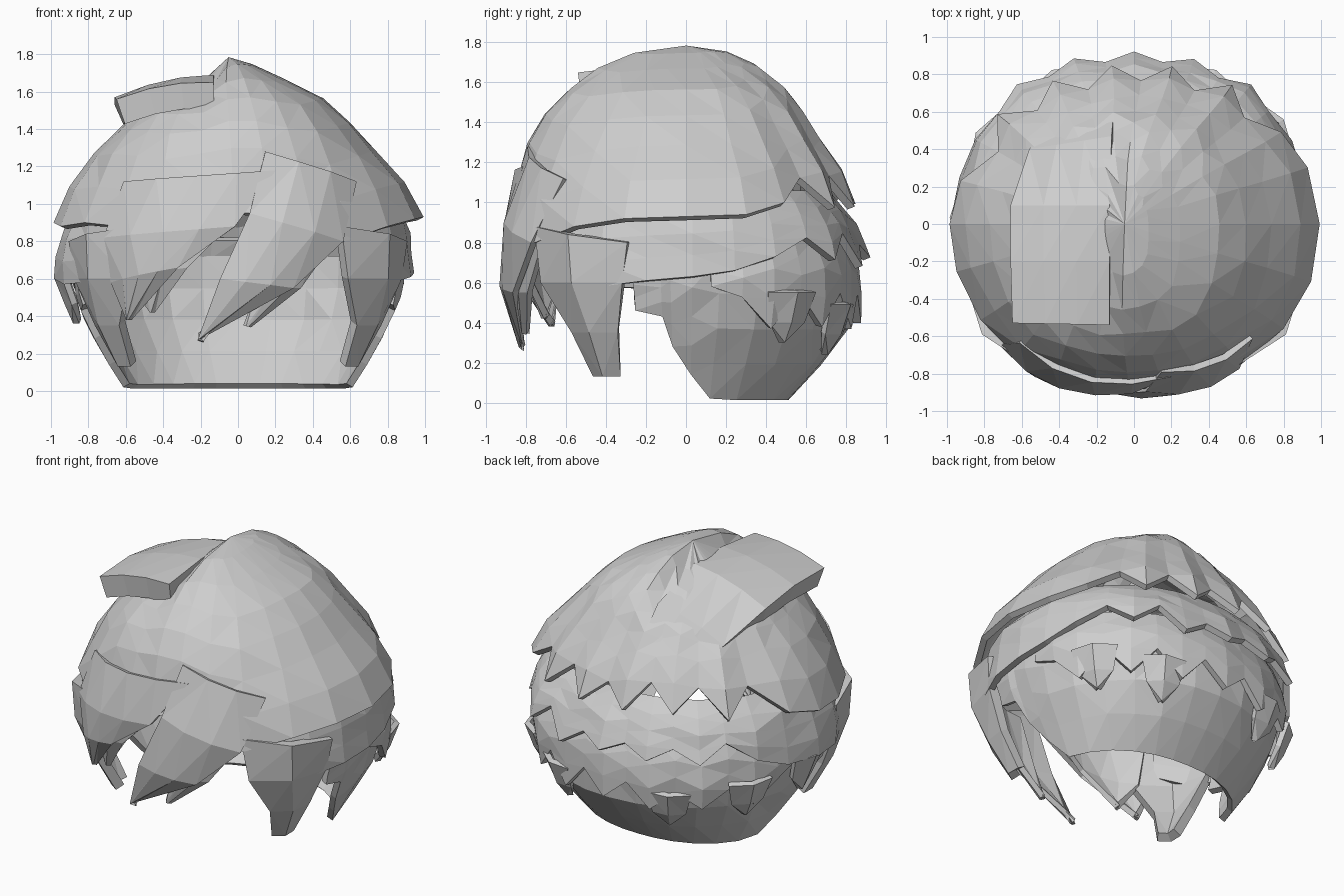
import bpy, bmesh, math, random
from mathutils import Vector

if "Cube" in bpy.data.objects:
    bpy.data.objects.remove(bpy.data.objects["Cube"])

random.seed(4)

hair = bpy.data.materials.new("hair_grey")
hair.diffuse_color = (0.62, 0.62, 0.62, 1)
hair.use_nodes = True
hair.node_tree.nodes["Principled BSDF"].inputs["Base Color"].default_value = hair.diffuse_color

# Head envelope: height, half width, front depth, back depth
ENV = [(1.785, .001, .001, .001), (1.775, .05, .16, .15), (1.75, .12, .27, .22),
       (1.70, .23, .42, .34), (1.54, .53, .63, .54), (1.36, .66, .77, .64),
       (1.15, .83, .83, .77), (.93, .95, .89, .85), (.75, .94, .91, .88),
       (.60, .92, .90, .87), (.37, .83, .85, .82), (.20, .73, .80, .70),
       (.0, .62, .70, .50)]


def clamp(v):
    return max(0.0, min(1.0, v))


def lerp(p, q, t):
    return tuple(u + (v - u) * t for u, v in zip(p, q))


def on_head(deg, z, off):
    """Point on the head envelope at an azimuth and height, pushed out by off."""
    zc = max(ENV[-1][0], min(ENV[0][0], z))
    for hi, lo in zip(ENV, ENV[1:]):
        if lo[0] <= zc <= hi[0]:
            _, a, f, b = lerp(hi, lo, (hi[0] - zc) / (hi[0] - lo[0]))
            break
    c, s = math.cos(math.radians(deg)), math.sin(math.radians(deg))
    d = b if s > 0 else f
    n = 2.2
    r = ((abs(c) / a) ** n + (abs(s) / d) ** n) ** (-1 / n) * (1 + off)
    x = r * c - .05 * clamp((z - 1.2) / .5)
    # the side left of the parting sits lower
    drop = .08 * clamp((z - 1.3) / .3) * clamp((-.05 - x) / .05)
    return Vector((x, r * s, z - drop))


def sheet(name, rows, thick):
    """Grid of points (top to bottom, azimuth rising) turned into a thick sheet."""
    bm = bmesh.new()
    grid = [[bm.verts.new(p) for p in row] for row in rows]
    for r0, r1 in zip(grid, grid[1:]):
        for j in range(len(r0) - 1):
            bm.faces.new((r0[j], r1[j], r1[j + 1], r0[j + 1]))
    bmesh.ops.remove_doubles(bm, verts=bm.verts[:], dist=.004)
    bmesh.ops.triangulate(bm, faces=bm.faces[:])
    me = bpy.data.meshes.new(name)
    bm.to_mesh(me)
    bm.free()
    me.materials.append(hair)
    ob = bpy.data.objects.new(name, me)
    bpy.context.collection.objects.link(ob)
    mod = ob.modifiers.new("thickness", 'SOLIDIFY')
    mod.thickness = thick
    mod.offset = -1
    return ob


def layer(name, rim, top, steps, top_off, power=1.0, thick=.04, closed=False):
    """Hair layer hanging from height top to a rim of (azimuth, height, flare)."""
    rows = []
    for i in range(steps + 1):
        t = i / steps
        row = []
        for deg, z, off in rim:
            j = random.uniform(-.012, .012) if 0 < i < steps else 0
            o = top_off + (off - top_off) * t ** .7
            row.append(on_head(deg, top + (z - top) * t ** power, o + j))
        if closed:
            row.append(row[0].copy())
        rows.append(row)
    return sheet(name, rows, thick)


def lock(name, a, b, off, cols=3, bulge=.03, thick=.035):
    """Pointed lock between two edges of (azimuth, height)."""
    rows = []
    for p, q in zip(a, b):
        row = []
        for j in range(cols + 1):
            t = j / cols
            deg, z = lerp(p, q, t)
            row.append(on_head(deg, z, off + bulge * math.sin(math.pi * t)))
        rows.append(row)
    return sheet(name, rows, thick)


def zigzag(start, end, n, high, low, flare):
    """Jagged rim: low points stick out, high points lie closer to the head."""
    return [(start + (end - start) * i / (n - 1),
             (low if i % 2 else high) + random.uniform(-.03, .03),
             flare if i % 2 else flare - .05) for i in range(n)]


# Crown with overhanging rim
crown_rim = ([(-35, .88, .02), (-18, .92, .04), (0, .93, .045), (18, .94, .03), (32, 1.0, .02)]
             + zigzag(44, 152, 11, 1.14, 1.0, .03)
             + [(166, .96, .02), (180, .90, .04), (195, .88, .03), (212, .90, .01),
                (228, .88, 0), (242, .85, 0), (256, .90, 0), (268, .95, 0),
                (280, .95, 0), (293, .86, 0), (307, .80, 0)])
layer("crown", crown_rim, 1.785, 7, 0, power=1.6, closed=True)

# Swept flap left of the parting
inner = [(-.10, .70, 1.27), (-.12, .47, 1.56), (-.13, .10, 1.69), (-.13, -.20, 1.69), (-.13, -.54, 1.65)]
outer = [(-.38, .64, 1.17), (-.56, .40, 1.37), (-.66, .10, 1.53), (-.66, -.20, 1.57), (-.65, -.53, 1.56)]
flap = []
for k in range(4):
    t = k / 3
    flap.append([Vector(lerp(p, q, t)) + Vector((0, 0, .03 * math.sin(math.pi * t)))
                 for p, q in zip(inner, outer)])
sheet("parting_flap", flap, .14)

# Middle layer around the sides and back
mid_rim = ([(-42, .68, 0), (-27, .58, .01), (-12, .61, .02), (2, .63, .02), (15, .66, .01), (28, .73, .01)]
           + zigzag(40, 140, 11, .82, .70, .05)
           + [(152, .70, .02), (165, .62, .04), (180, .60, .07), (195, .57, .05), (208, .58, .01), (222, .68, 0)])
layer("middle_layer", mid_rim, 1.06, 4, -.11)

# Lower jagged layer at the back
layer("lower_layer", [(8, .58, -.02)] + zigzag(18, 162, 15, .52, .38, .06) + [(172, .58, -.02)],
      .82, 3, -.08)

# Nape, curving in to the bottom edge
side = [(-17, .46), (-8, .43), (-5, .28), (2, .14), (11, .02)]
nape_rim = ([(d, z, -.01) for d, z in side]
            + [(11 + 158 * i / 12, .012, 0) for i in range(1, 12)]
            + [(180 - d, z, -.01) for d, z in reversed(side)])
layer("nape", nape_rim, .72, 4, -.05)

# Small spikes along the nape
for i, (deg, z) in enumerate([(35, .30), (62, .24), (118, .24), (150, .30), (178, .36)]):
    lock(f"nape_spike_{i + 1}", [(deg - 9, z + .25), (deg - 7, z + .1), (deg - 1, z)],
         [(deg + 9, z + .25), (deg + 7, z + .1), (deg + 1, z)], .03, cols=2, bulge=.04)

# Fringe swept from the parting
lock("fringe_long", [(281, 1.28), (274, .95), (264, .60), (255, .27)],
     [(316, 1.12), (306, .80), (289, .55), (256.5, .28)], .015)
lock("fringe_short", [(285, .85), (277, .55), (272, .35)],
     [(308, .85), (293, .55), (275, .34)], -.05)
lock("fringe_left", [(226, 1.12), (222, .82), (224, .58), (228, .38)],
     [(284, 1.18), (269, .88), (250, .66), (230, .38)], .015, cols=4)
lock("fringe_left_under", [(226, .85), (228, .60), (236, .42)],
     [(268, .90), (252, .66), (238, .42)], -.05)

# Sideburns, mirrored
front_edge = [(306, .88), (309, .60), (318, .35), (321, .13)]
back_edge = [(342, .80), (340, .60), (336, .35), (333, .13)]
lock("sideburn_right", front_edge, back_edge, 0, cols=2, bulge=.05, thick=.06)
lock("sideburn_left", [(540 - d, z) for d, z in back_edge],
     [(540 - d, z) for d, z in front_edge], 0, cols=2, bulge=.05, thick=.06)
